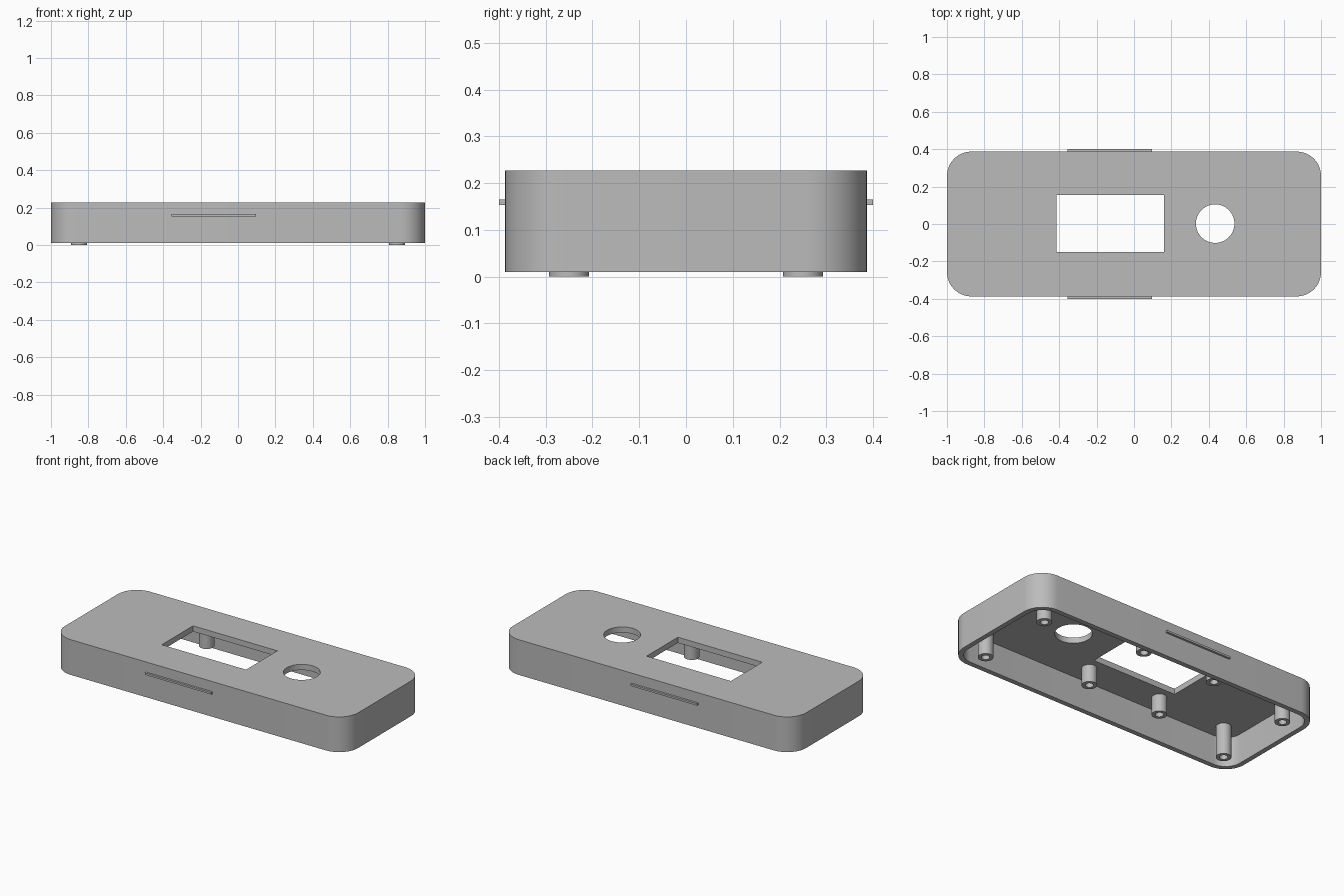
import bpy, bmesh, math
from mathutils import Vector, Matrix

cube = bpy.data.objects.get("Cube")
if cube:
    bpy.data.objects.remove(cube, do_unlink=True)

grey = bpy.data.materials.new("light grey plastic")
grey.use_nodes = True
COLOUR = (0.5, 0.5, 0.5, 1)
grey.diffuse_color = COLOUR
grey.node_tree.nodes["Principled BSDF"].inputs["Base Color"].default_value = COLOUR

BOTTOM, TOP, CEILING = 0.01, 0.227, 0.192
HALF_X, HALF_Y, CORNER, WALL = 1.0, 0.387, 0.13, 0.03


def finish(bm, name):
    bmesh.ops.recalc_face_normals(bm, faces=bm.faces)
    mesh = bpy.data.meshes.new(name)
    bm.to_mesh(mesh)
    bm.free()
    mesh.materials.append(grey)
    obj = bpy.data.objects.new(name, mesh)
    bpy.context.collection.objects.link(obj)
    return obj


def smooth(obj):
    bpy.ops.object.select_all(action='DESELECT')
    obj.select_set(True)
    bpy.context.view_layer.objects.active = obj
    bpy.ops.object.shade_smooth_by_angle(angle=math.radians(30))


def prism(name, outline, z0, z1):
    bm = bmesh.new()
    face = bm.faces.new([bm.verts.new((x, y, z0)) for x, y in outline])
    up = bmesh.ops.extrude_face_region(bm, geom=[face])["geom"]
    verts = [g for g in up if isinstance(g, bmesh.types.BMVert)]
    bmesh.ops.translate(bm, verts=verts, vec=(0, 0, z1 - z0))
    return finish(bm, name)


def rounded(hx, hy, r, steps=12):
    pts = []
    for q, (sx, sy) in enumerate([(1, 1), (-1, 1), (-1, -1), (1, -1)]):
        for i in range(steps + 1):
            a = (q + i / steps) * math.pi / 2
            pts.append((sx * (hx - r) + r * math.cos(a), sy * (hy - r) + r * math.sin(a)))
    return pts


def circle(cx, cy, r, n=64):
    return [(cx + r * math.cos(i * math.tau / n), cy + r * math.sin(i * math.tau / n))
            for i in range(n)]


def rect(x0, x1, y0, y1):
    return [(x0, y0), (x1, y0), (x1, y1), (x0, y1)]


def cut(obj, cutter):
    cutter.hide_render = True
    mod = obj.modifiers.new("cut", 'BOOLEAN')
    mod.operation, mod.solver, mod.object = 'DIFFERENCE', 'EXACT', cutter
    bpy.context.view_layer.objects.active = obj
    bpy.ops.object.modifier_apply(modifier=mod.name)
    bpy.data.objects.remove(cutter, do_unlink=True)


# Hollow shell, open underneath, with a window and a round opening in the top
shell = prism("case_shell", rounded(HALF_X, HALF_Y, CORNER), BOTTOM, TOP)
cavity = rounded(HALF_X - WALL, HALF_Y - WALL, CORNER - WALL)
cut(shell, prism("cavity_cutter", cavity, -0.1, CEILING))
cut(shell, prism("window_cutter", rect(-0.415, 0.16, -0.15, 0.155), 0.1, 0.4))
cut(shell, prism("knob_cutter", circle(0.434, 0.002, 0.103), 0.1, 0.4))
smooth(shell)


# Hollow screw posts hanging from the ceiling
def post(name, x, y, z0):
    top, r, bore = CEILING + 0.004, 0.043, 0.023
    profile = [(r, top), (r, z0), (bore, z0), (bore, CEILING), (0, CEILING)]
    bm = bmesh.new()
    vs = [bm.verts.new((px, 0, pz)) for px, pz in profile]
    edges = [bm.edges.new(pair) for pair in zip(vs, vs[1:])]
    bmesh.ops.spin(bm, geom=vs + edges, cent=(0, 0, 0), axis=(0, 0, 1),
                   angle=math.tau, steps=32, use_duplicate=False)
    bmesh.ops.remove_doubles(bm, verts=bm.verts, dist=0.0005)
    obj = finish(bm, name)
    obj.location = (x, y, 0)
    smooth(obj)


for sx, side in ((-1, "right"), (1, "left")):
    for sy, end in ((-1, "front"), (1, "back")):
        post(f"corner_post_{end}_{side}", sx * 0.85, sy * 0.25, 0)
        post(f"window_post_{end}_{side}", -0.126 + sx * 0.25, sy * 0.232, 0.085)

# Thin snap ridges on the front and back walls
for sy, end in ((-1, "front"), (1, "back")):
    y0, y1 = sorted((sy * (HALF_Y - 0.005), sy * 0.4))
    prism(f"snap_ridge_{end}", rect(-0.355, 0.097, y0, y1), 0.153, 0.165)
